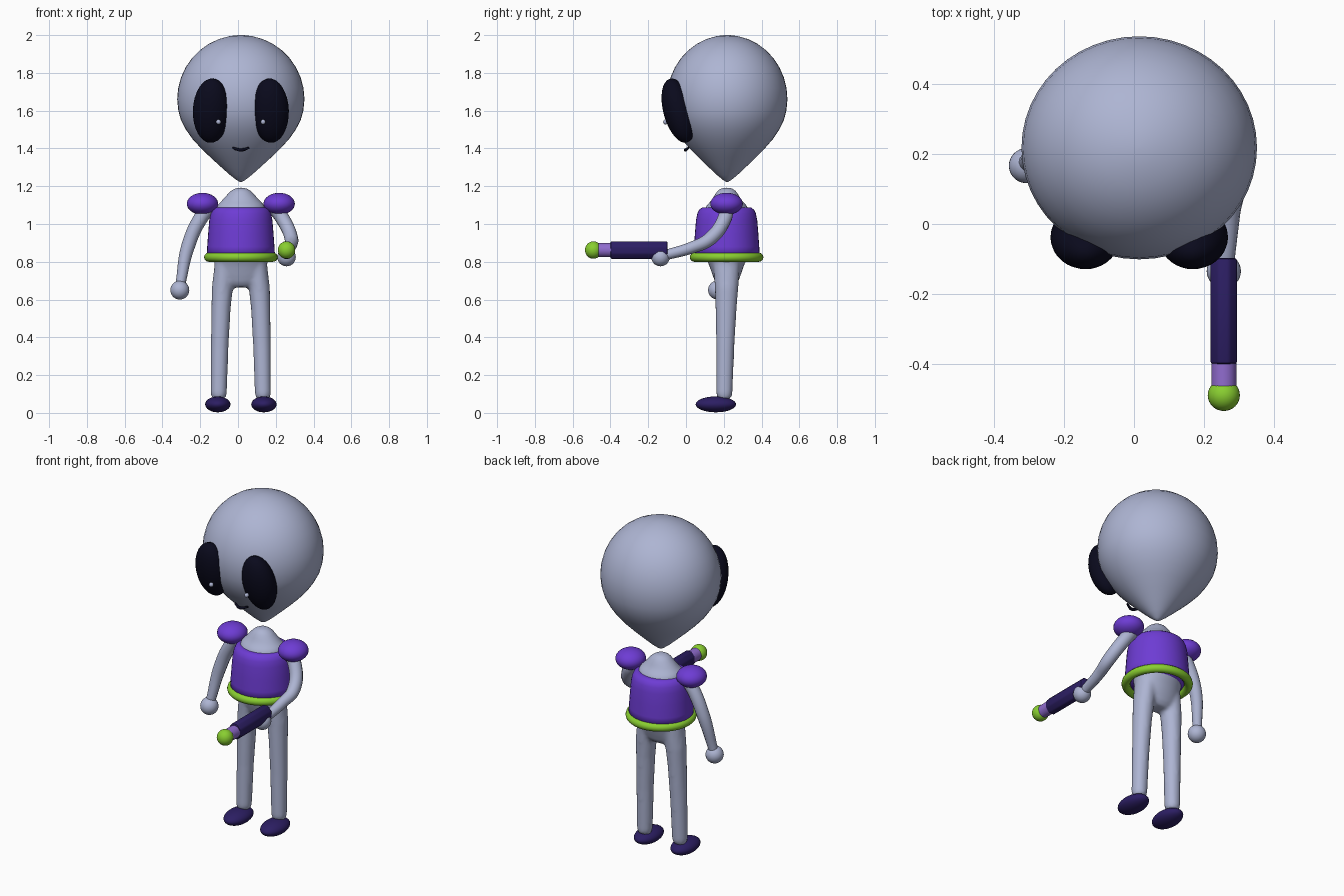
import bpy, bmesh, math
from mathutils import Matrix, Vector

if "Cube" in bpy.data.objects:
    bpy.data.objects.remove(bpy.data.objects["Cube"])

CX, CY = 0.015, 0.215  # body axis


def mat(name, col):
    m = bpy.data.materials.new(name)
    m.diffuse_color = (*col, 1)
    m.use_nodes = True
    m.node_tree.nodes["Principled BSDF"].inputs["Base Color"].default_value = m.diffuse_color
    return m


SKIN = mat("pale_grey", (0.42, 0.46, 0.65))
PURPLE = mat("purple", (0.155, 0.045, 0.66))
GREEN = mat("lime_green", (0.25, 0.62, 0.03))
NAVY = mat("dark_indigo", (0.025, 0.013, 0.125))
BLACK = mat("near_black", (0.003, 0.003, 0.012))
LILAC = mat("lilac", (0.28, 0.15, 0.62))


def finish(name, bm, m, smooth=True):
    bmesh.ops.recalc_face_normals(bm, faces=bm.faces)
    for f in bm.faces:
        f.smooth = smooth
    me = bpy.data.meshes.new(name)
    bm.to_mesh(me)
    bm.free()
    ob = bpy.data.objects.new(name, me)
    me.materials.append(m)
    bpy.context.collection.objects.link(ob)
    return ob


def loft(bm, rings, n=32):
    """Closed solid through horizontal elliptical rings (x, y, z, rx, ry)."""
    loops = [[bm.verts.new((x + rx * math.cos(2 * math.pi * i / n),
                            y + ry * math.sin(2 * math.pi * i / n), z)) for i in range(n)]
             for x, y, z, rx, ry in rings]
    for a, b in zip(loops, loops[1:]):
        for i in range(n):
            j = (i + 1) % n
            bm.faces.new((a[i], a[j], b[j], b[i]))
    bm.faces.new(loops[0])
    bm.faces.new(loops[-1])


def ball(name, loc, radii, m, rot=(0, 0, 0), seg=32):
    bm = bmesh.new()
    bmesh.ops.create_uvsphere(bm, u_segments=seg, v_segments=seg // 2, radius=1)
    ob = finish(name, bm, m)
    ob.location, ob.scale, ob.rotation_euler = loc, radii, rot
    return ob


def tube(name, pts, m, radius=1.0):
    """Smooth tube through points (x, y, z, radius)."""
    cu = bpy.data.curves.new(name, 'CURVE')
    cu.dimensions = '3D'
    cu.bevel_depth = radius
    cu.bevel_resolution = 4
    cu.use_fill_caps = True
    sp = cu.splines.new('BEZIER')
    sp.bezier_points.add(len(pts) - 1)
    sp.resolution_u = 10
    for p, (x, y, z, r) in zip(sp.bezier_points, pts):
        p.co, p.radius = (x, y, z), r
        p.handle_left_type = p.handle_right_type = 'AUTO'
    sp.use_smooth = True
    cu.materials.append(m)
    ob = bpy.data.objects.new(name, cu)
    bpy.context.collection.objects.link(ob)
    return ob


def rod(name, x, z, y0, y1, rx, rz, sides, m, bevel=0.0):
    """Cylinder along y."""
    bm = bmesh.new()
    bmesh.ops.create_cone(bm, cap_ends=True, segments=sides, radius1=1, radius2=1, depth=1,
                          matrix=Matrix.Rotation(math.pi / sides, 4, 'Z'))
    bmesh.ops.transform(bm, verts=bm.verts, matrix=Matrix.Translation((x, (y0 + y1) / 2, z))
                        @ Matrix.Diagonal((rx, y1 - y0, rz, 1)) @ Matrix.Rotation(math.pi / 2, 4, 'X'))
    if bevel:
        bmesh.ops.bevel(bm, geom=bm.edges[:], offset=bevel, segments=2, affect='EDGES', profile=0.5)
    ob = finish(name, bm, m)
    bpy.context.view_layer.objects.active = ob
    ob.select_set(True)
    bpy.ops.object.shade_smooth_by_angle(angle=math.radians(35))
    ob.select_set(False)
    return ob


# head: domed top tapering to a pointed chin
bm = bmesh.new()
chin = [(1.222, .003), (1.232, .022), (1.26, .058), (1.3, .103), (1.35, .158), (1.4, .21), (1.45, .256),
        (1.5, .291), (1.55, .317), (1.6, .331), (1.66, .337)]
dome = [(1.66 + .34 * math.sin(a), .337 * math.cos(a)) for a in
        [math.radians(d) for d in (10, 20, 30, 40, 50, 60, 70, 80, 86, 89.5)]]
loft(bm, [(CX, CY + .003, z, r, r * .947) for z, r in chin + dome], 48)
finish("head", bm, SKIN)

# eyes, glints
for s, side in ((-1, "left"), (1, "right")):
    ball("eye_" + side, (CX + s * .156, -.04, 1.6), (.098, .08, .175), BLACK,
         (math.radians(15), math.radians(s * -2), 0))
    ball("eye_glint_" + side, (CX + s * .118, -.108, 1.54), (.013, .013, .013), SKIN, seg=16)

# mouth
tube("mouth", [(CX - .043, .012, 1.403, .6), (CX, -.002, 1.392, 1), (CX + .043, .012, 1.403, .6)],
     BLACK, .009)

# body: neck, trunk and legs blended into one skin
bm = bmesh.new()
trunk = [(.665, .07, .04), (.69, .115, .06), (.73, .135, .075), (.78, .14, .092), (.84, .145, .12),
         (.95, .135, .125), (1.06, .135, .125), (1.1, .125, .105), (1.125, .1, .08), (1.15, .078, .066),
         (1.175, .055, .05), (1.188, .032, .032), (1.193, .012, .012)]
loft(bm, [(CX, CY, z, rx, ry) for z, rx, ry in trunk])
for s in (-1, 1):
    loft(bm, [(CX + s * x, y, z, rx, ry) for x, y, z, rx, ry in (
        (.117, .203, .075, .035, .035), (.117, .203, .1, .043, .043), (.112, .208, .35, .047, .048),
        (.105, .212, .55, .051, .056), (.098, .215, .66, .056, .062), (.085, .215, .78, .055, .07))])
body = finish("body", bm, SKIN)
rm = body.modifiers.new("blend", 'REMESH')
rm.mode, rm.voxel_size, rm.use_smooth_shade = 'VOXEL', 0.011, True
sm = body.modifiers.new("soften", 'SMOOTH')
sm.factor, sm.iterations = 0.5, 6

# shirt with rounded shoulder line, and belt ring
bm = bmesh.new()
loft(bm, [(CX, CY, z, r, r * .97) for z, r in (
    (.825, .181), (.88, .178), (.95, .173), (1.02, .167), (1.055, .16), (1.075, .15), (1.086, .135),
    (1.088, .12))], 40)
finish("shirt", bm, PURPLE)
bm = bmesh.new()
N, K = 48, 12
ring = [[bm.verts.new(((.171 + .024 * math.cos(b)) * math.cos(a) + CX,
                       (.171 + .024 * math.cos(b)) * math.sin(a) + CY, .824 + .024 * math.sin(b)))
         for b in [2 * math.pi * k / K for k in range(K)]]
        for a in [2 * math.pi * i / N for i in range(N)]]
for i in range(N):
    for k in range(K):
        bm.faces.new((ring[i][k], ring[(i + 1) % N][k],
                      ring[(i + 1) % N][(k + 1) % K], ring[i][(k + 1) % K]))
finish("belt", bm, GREEN)

# shoulder pads and shoes
for s, side in ((-1, "left"), (1, "right")):
    ball("shoulder_pad_" + side, (CX + s * .203, CY, 1.107), (.083, .086, .058), PURPLE)
    ball("shoe_" + side, (CX + s * .122, .158, .045), (.067, .107, .042), NAVY)

# arms and hands: one hanging, one bent forward
tube("arm_left", [(-.14, CY, 1.1, .038), (-.198, CY, 1.03, .038), (-.265, .208, .88, .036),
                  (-.305, .175, .68, .026)], SKIN)
ball("hand_left", (-.308, .167, .65), (.05, .05, .05), SKIN)
tube("arm_right", [(.18, CY, 1.1, .038), (.235, .205, 1.03, .038), (.283, .125, .92, .036),
                   (.273, .03, .875, .031), (.26, -.11, .835, .027)], SKIN)
ball("hand_right", (.257, -.135, .825), (.049, .049, .049), SKIN)

# ray blaster
rod("blaster_body", .257, .862, -.4, -.098, .041, .05, 8, NAVY, .007)
rod("blaster_barrel", .257, .862, -.48, -.38, .036, .037, 24, LILAC)
ball("blaster_tip", (.257, -.49, .862), (.046, .045, .046), GREEN)
